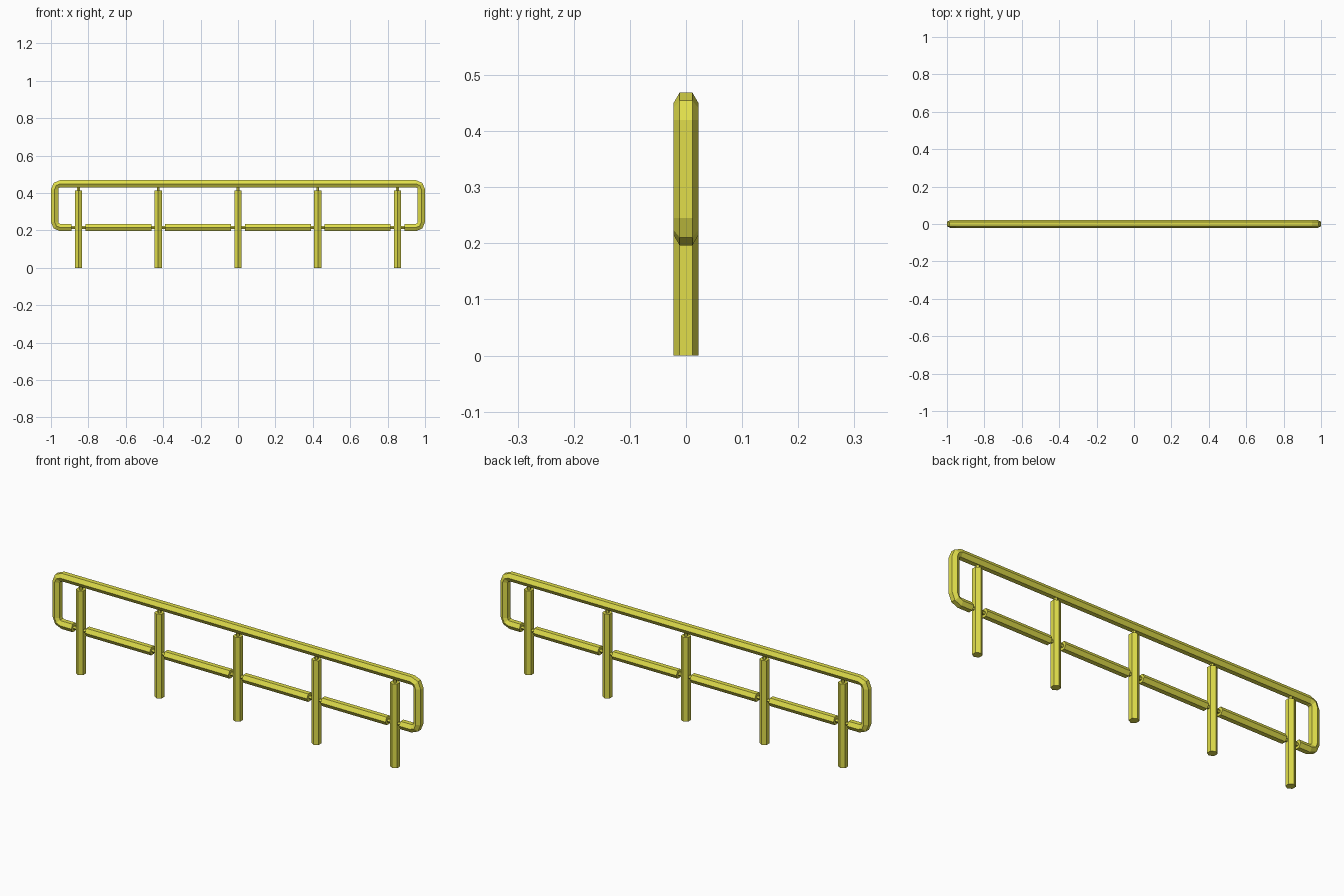
import bpy, bmesh, math
from mathutils import Vector

if "Cube" in bpy.data.objects:
    bpy.data.objects.remove(bpy.data.objects["Cube"])

R = 0.0225                          # hexagon radius, corners point to +-y
A = R * math.sqrt(3) / 2            # half thickness across the flats
TOP, LOW = 0.469 - A, 0.196 + A     # rail centre heights
POSTS = [-0.853, -0.4265, 0, 0.4265, 0.853]
GAP = 0.037                         # post centre to end of low rail piece

paint = bpy.data.materials.new("yellow_paint")
paint.diffuse_color = (0.75, 0.73, 0.07, 1)
paint.use_nodes = True
paint.node_tree.nodes["Principled BSDF"].inputs["Base Color"].default_value = paint.diffuse_color


def tube(name, stations, radius):
    """Sweep a hexagon through (x, z, heading) stations in the xz plane."""
    bm = bmesh.new()
    rings = []
    for x, z, h in stations:
        n = Vector((-math.sin(h), 0, math.cos(h)))
        rings.append([bm.verts.new(Vector((x, 0, z))
                      + radius * (math.cos(k * math.pi / 3) * Vector((0, 1, 0))
                                  + math.sin(k * math.pi / 3) * n))
                      for k in range(6)])
    for a, b in zip(rings, rings[1:]):
        for k in range(6):
            j = (k + 1) % 6
            bm.faces.new((a[k], a[j], b[j], b[k]))
    bm.faces.new(rings[0])
    bm.faces.new(rings[-1])
    bmesh.ops.recalc_face_normals(bm, faces=bm.faces)
    mesh = bpy.data.meshes.new(name)
    bm.to_mesh(mesh)
    bm.free()
    mesh.materials.append(paint)
    obj = bpy.data.objects.new(name, mesh)
    bpy.context.collection.objects.link(obj)
    return obj


def bar(name, x0, z0, x1, z1, radius=R):
    h = math.atan2(z1 - z0, x1 - x0)
    return tube(name, [(x0, z0, h), (x1, z1, h)], radius)


# Handrail: top bar with ends bent down and back under
B = 0.03                            # bend radius
cx = 1 - A - B
path = []
for sx, cz, start in ((1, LOW + B, -90), (1, TOP - B, 0),
                      (-1, TOP - B, 90), (-1, LOW + B, 180)):
    for step in range(3):
        t = math.radians(start + 45 * step)
        path.append((sx * cx + B * math.cos(t), cz + B * math.sin(t), t + math.pi / 2))
end = POSTS[-1] + GAP
path = [(end, LOW, 0)] + path + [(-end, LOW, 2 * math.pi)]
tube("handrail", path, R)

# Posts with thin pins to the handrail and the low rail
for i, x in enumerate(POSTS):
    bar(f"post_{i}", x, 0, x, 0.413)
    bar(f"top_pin_{i}", x, 0.40, x, TOP, 0.009)
    bar(f"side_pin_{i}", x - 0.05, LOW, x + 0.05, LOW, 0.009)

# Low rail pieces between the posts
for i, (a, b) in enumerate(zip(POSTS, POSTS[1:])):
    bar(f"low_rail_{i}", a + GAP, LOW, b - GAP, LOW)
